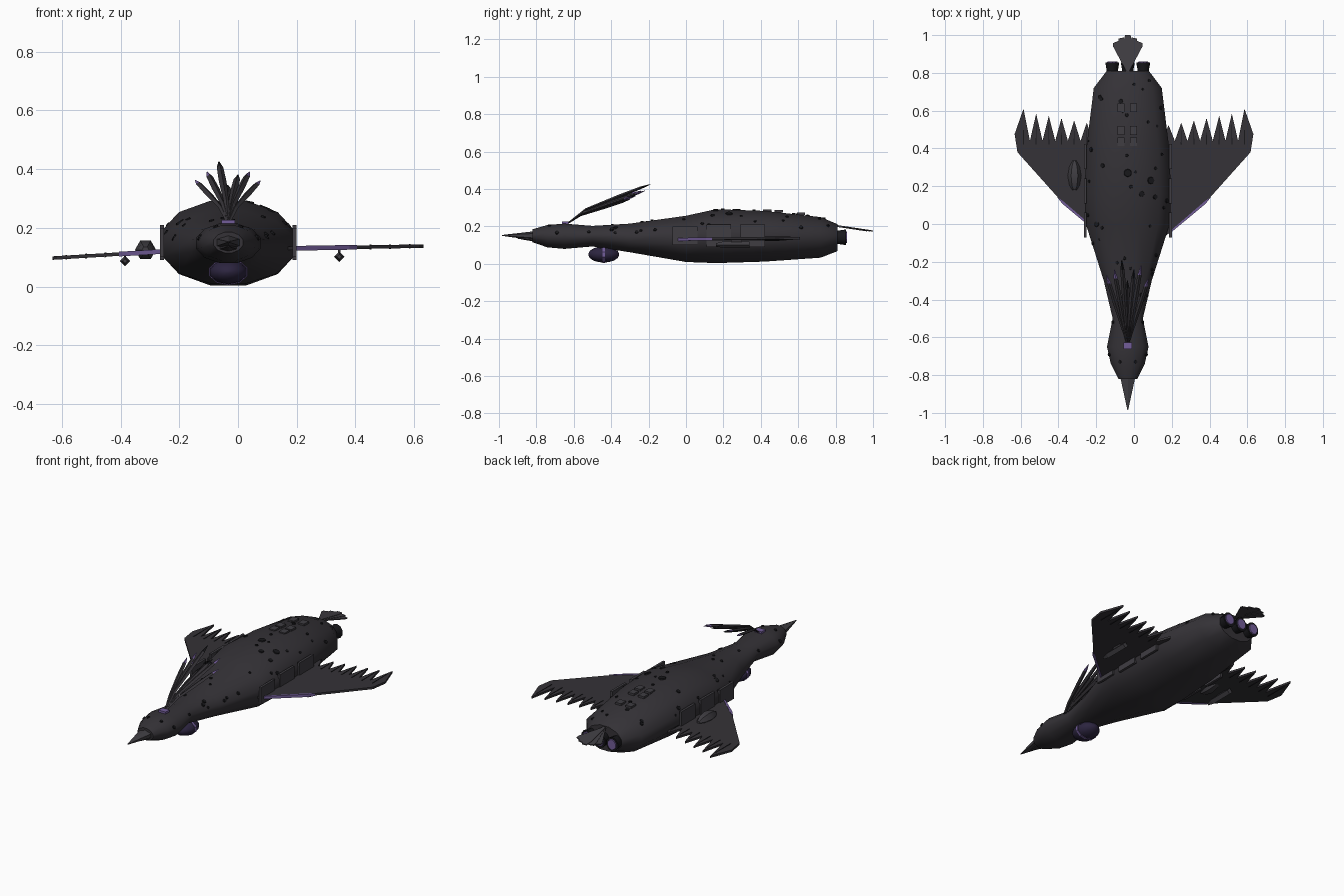
import bpy, bmesh, math, random
from mathutils import Vector, Matrix

if "Cube" in bpy.data.objects:
    bpy.data.objects.remove(bpy.data.objects["Cube"])

random.seed(4)
CX = -0.033  # hull centre line


def material(name, rgb):
    m = bpy.data.materials.new(name)
    m.diffuse_color = (*rgb, 1)
    m.use_nodes = True
    m.node_tree.nodes["Principled BSDF"].inputs["Base Color"].default_value = m.diffuse_color
    return m


HULL = material("hull_dark", (0.035, 0.032, 0.038))
PANEL = material("panel_grey", (0.05, 0.047, 0.055))
BLACK = material("black", (0.009, 0.009, 0.011))
PURPLE = material("purple", (0.17, 0.11, 0.32))
DEEP = material("deep_purple", (0.025, 0.018, 0.05))


def finish(name, bm, mat, smooth=None):
    bmesh.ops.recalc_face_normals(bm, faces=bm.faces)
    me = bpy.data.meshes.new(name)
    bm.to_mesh(me)
    bm.free()
    me.materials.append(mat)
    ob = bpy.data.objects.new(name, me)
    bpy.context.collection.objects.link(ob)
    if smooth:
        bpy.context.view_layer.objects.active = ob
        ob.select_set(True)
        bpy.ops.object.shade_smooth_by_angle(angle=math.radians(smooth))
        ob.select_set(False)
    return ob


def loft(name, stations, n, mat, smooth=None, turn=0.5):
    """Rings of n points along y; station = (x, y, z, half width, half height)."""
    bm = bmesh.new()
    rings = []
    k = 1 / math.cos(math.pi / n) if turn else 1
    for x, y, z, a, b in stations:
        ring = []
        for i in range(n):
            t = 2 * math.pi * (i + turn) / n
            ring.append(bm.verts.new((x + a * k * math.cos(t), y, z + b * k * math.sin(t))))
        rings.append(ring)
    for r, s in zip(rings, rings[1:]):
        for i in range(n):
            j = (i + 1) % n
            bm.faces.new((r[i], r[j], s[j], s[i]))
    bm.faces.new(rings[0])
    bm.faces.new(rings[-1])
    return finish(name, bm, mat, smooth)


def plate(name, outline, zfun, thick, mat):
    """Thin slab from an xy outline, with height given by zfun(x, y)."""
    bm = bmesh.new()
    f = bm.faces.new([bm.verts.new((x, y, zfun(x, y) - thick / 2)) for x, y in outline])
    g = bmesh.ops.extrude_face_region(bm, geom=[f])
    bmesh.ops.translate(bm, vec=(0, 0, thick), verts=[v for v in g["geom"] if isinstance(v, bmesh.types.BMVert)])
    bmesh.ops.triangulate(bm, faces=[q for q in bm.faces if len(q.verts) > 4])
    return finish(name, bm, mat)


def box(name, loc, size, mat):
    bm = bmesh.new()
    bmesh.ops.create_cube(bm, size=1, matrix=Matrix.Translation(loc) @ Matrix.Diagonal((*size, 1)))
    return finish(name, bm, mat)


# Hull, neck and head: (y, half width, bottom z, top z)
PROFILE = [(-0.82, 0.05, 0.115, 0.185), (-0.74, 0.09, 0.088, 0.208), (-0.65, 0.11, 0.08, 0.215),
           (-0.5, 0.08, 0.093, 0.203), (-0.3, 0.127, 0.062, 0.215), (0.0, 0.222, 0.01, 0.257),
           (0.16, 0.23, 0.004, 0.292), (0.42, 0.217, 0.012, 0.283), (0.72, 0.18, 0.033, 0.25),
           (0.81, 0.112, 0.068, 0.212)]
loft("hull", [(CX, y, (lo + hi) / 2, w, (hi - lo) / 2) for y, w, lo, hi in PROFILE], 12, HULL, 50)

# Beak
loft("upper_beak", [(CX, -0.8, 0.15, 0.042, 0.022), (CX, -0.985, 0.152, 0.002, 0.002)], 6, PANEL)
loft("lower_beak", [(CX, -0.8, 0.134, 0.034, 0.015), (CX, -0.9, 0.138, 0.003, 0.003)], 6, HULL)


def on_hull(y, t):
    """Point and outward normal on the hull at station y and angle t."""
    for p, q in zip(PROFILE, PROFILE[1:]):
        if p[0] <= y <= q[0]:
            f = (y - p[0]) / (q[0] - p[0])
            w, lo, hi = (p[i] + f * (q[i] - p[i]) for i in (1, 2, 3))
            break
    b = (hi - lo) / 2
    pt = Vector((CX + w * math.cos(t), y, (lo + hi) / 2 + b * math.sin(t)))
    return pt, Vector((math.cos(t) / w, 0, math.sin(t) / b)).normalized()


def studs(name, spots):
    bm = bmesh.new()
    for y, t, r in spots:
        p, nrm = on_hull(y, t)
        m = Matrix.Translation(p) @ nrm.to_track_quat('Z', 'Y').to_matrix().to_4x4()
        bmesh.ops.create_cone(bm, cap_ends=True, segments=8, radius1=r, radius2=r * 0.8,
                              depth=0.012, matrix=m)
    finish(name, bm, BLACK)


# Round ports scattered over the upper hull, and eyes on the head
studs("hull_ports", [(0.27, math.pi / 2, 0.024), (0.16, 1.25, 0.018), (0.23, 1.0, 0.022), (0.0, 2.4, 0.018)] +
      [(random.uniform(-0.45, 0.76), random.uniform(0.2, 2.95), random.uniform(0.008, 0.015))
       for _ in range(38)])
studs("eyes", [(-0.69, t, 0.012) for t in (0.3, math.pi - 0.3)] +
      [(-0.73, t, 0.01) for t in (1.1, math.pi - 1.1)] + [(-0.52, t, 0.01) for t in (0.4, math.pi - 0.4)])

# Roof hatches
for y, z in ((0.435, 0.284), (0.495, 0.281), (0.615, 0.268)):
    for x in (-0.068, -0.002):
        box("roof_hatch", (x, y, z), (0.038, 0.045, 0.012), PANEL)

# Broadside plates
for side in (-1, 1):
    for y, h in ((-0.005, 0.1), (0.175, 0.118), (0.357, 0.118)):
        box("side_plate", (CX + side * 0.226, y, 0.15), (0.014, 0.132, h), PANEL)


# Wings with a saw-tooth feather edge
def wing_height(x, y):
    return 0.127 + (0.017 * x if x > 0 else 0.06 * (x + 0.13))


for side in (-1, 1):
    edge = [(0.12, -0.1), (0.19, -0.045), (0.38, 0.115), (0.617, 0.38), (0.632, 0.476)]
    for i in range(7):
        x = 0.585 - 0.067 * i
        edge += [(x, 0.61 - 0.012 * i - (0.014 if i else 0)), (x - 0.034, 0.44)]
    edge.append((0.12, 0.44))
    plate("wing", [(side * x, y) for x, y in edge], wing_height, 0.012, HULL)
    strip = [(0.19, -0.05), (0.38, 0.108), (0.405, 0.14), (0.38, 0.125), (0.2, -0.03)]
    plate("wing_leading_strip", [(side * x, y) for x, y in strip], wing_height, 0.016, PURPLE)
    # quill lines
    for i in range(6):
        x = 0.585 - 0.067 * i
        plate("feather_quill", [(side * (x - 0.003), 0.42), (side * (x + 0.003), 0.42), (side * x, 0.56 - 0.012 * i)],
              wing_height, 0.016, BLACK)

# Guns slung under the wings
for x, z in ((-0.385, 0.087), (0.345, 0.102)):
    loft("wing_gun", [(x, 0.16, z, 0.008, 0.008), (x, 0.2, z, 0.018, 0.018), (x, 0.34, z, 0.018, 0.018)],
         4, PANEL, turn=0)
    box("gun_pylon", (x, 0.27, z + 0.015), (0.008, 0.06, 0.025), HULL)

# Pod on the left wing
loft("wing_pod", [(-0.315, y, 0.125, r, r) for y, r in
                  ((0.18, 0.012), (0.205, 0.027), (0.255, 0.036), (0.305, 0.027), (0.335, 0.01))], 6, PANEL, 40, 0)

# Belly orb with its ring and mount
orb = [(CX, -0.44 - 0.083 * math.cos(a), 0.05, 0.063 * math.sin(a), 0.041 * math.sin(a))
       for a in [math.pi * (i + 0.3) / 8.6 for i in range(9)]]
loft("belly_orb", orb, 10, DEEP, 60)
loft("belly_orb_ring", [(CX, y, 0.05, 0.065, 0.043) for y in (-0.446, -0.434)], 10, PURPLE)
box("orb_mount", (CX, -0.43, 0.085), (0.05, 0.07, 0.04), HULL)

# Engines at the stern
for x in (-0.115, CX, 0.049):
    loft("engine_nozzle", [(x, 0.78, 0.142, 0.028, 0.032), (x, 0.815, 0.142, 0.03, 0.034),
                           (x, 0.855, 0.142, 0.037, 0.04)], 10, BLACK, 40)
    loft("engine_glow", [(x, 0.85, 0.142, 0.028, 0.031), (x, 0.861, 0.142, 0.026, 0.029)], 10, PURPLE)

# Tail fan
for i in range(-2, 3):
    a = i * 0.2
    pts = [(-0.008, 0.0), (0.008, 0.0), (0.021, 0.15), (0.015, 0.19 - 0.012 * abs(i)),
           (-0.015, 0.19 - 0.012 * abs(i)), (-0.021, 0.15)]
    ring = [(CX + u * math.cos(a) + v * math.sin(a), 0.81 + v * math.cos(a) - u * math.sin(a)) for u, v in pts]
    plate("tail_feather", ring, lambda x, y, k=i: 0.204 - 0.15 * (y - 0.81) - 0.002 * abs(k), 0.006, PANEL)

# Crest of swept-back plumes with purple tips
box("crest_base", (CX, -0.645, 0.214), (0.046, 0.035, 0.024), PURPLE)
root = Vector((CX, -0.635, 0.215))
for tip in ((-0.145, -0.27, 0.362), (-0.105, -0.24, 0.39), (-0.065, -0.19, 0.425), (-0.035, -0.3, 0.345),
            (0.0, -0.24, 0.38), (0.038, -0.22, 0.39), (0.075, -0.29, 0.36)):
    d = Vector(tip) - root
    path = [(0, 0, 0.006), (0.22, 0.36, 0.009), (0.6, 0.68, 0.013), (0.88, 0.91, 0.011), (1, 1, 0.002)]
    pts = [(root.x + d.x * f, root.y + d.y * f, root.z + d.z * h, r, r * 0.7) for f, h, r in path]
    loft("crest_plume", pts[:4], 4, HULL, turn=0)
    loft("crest_plume_tip", pts[3:], 4, PURPLE if abs(tip[0] - CX) > 0.06 else BLACK, turn=0)
